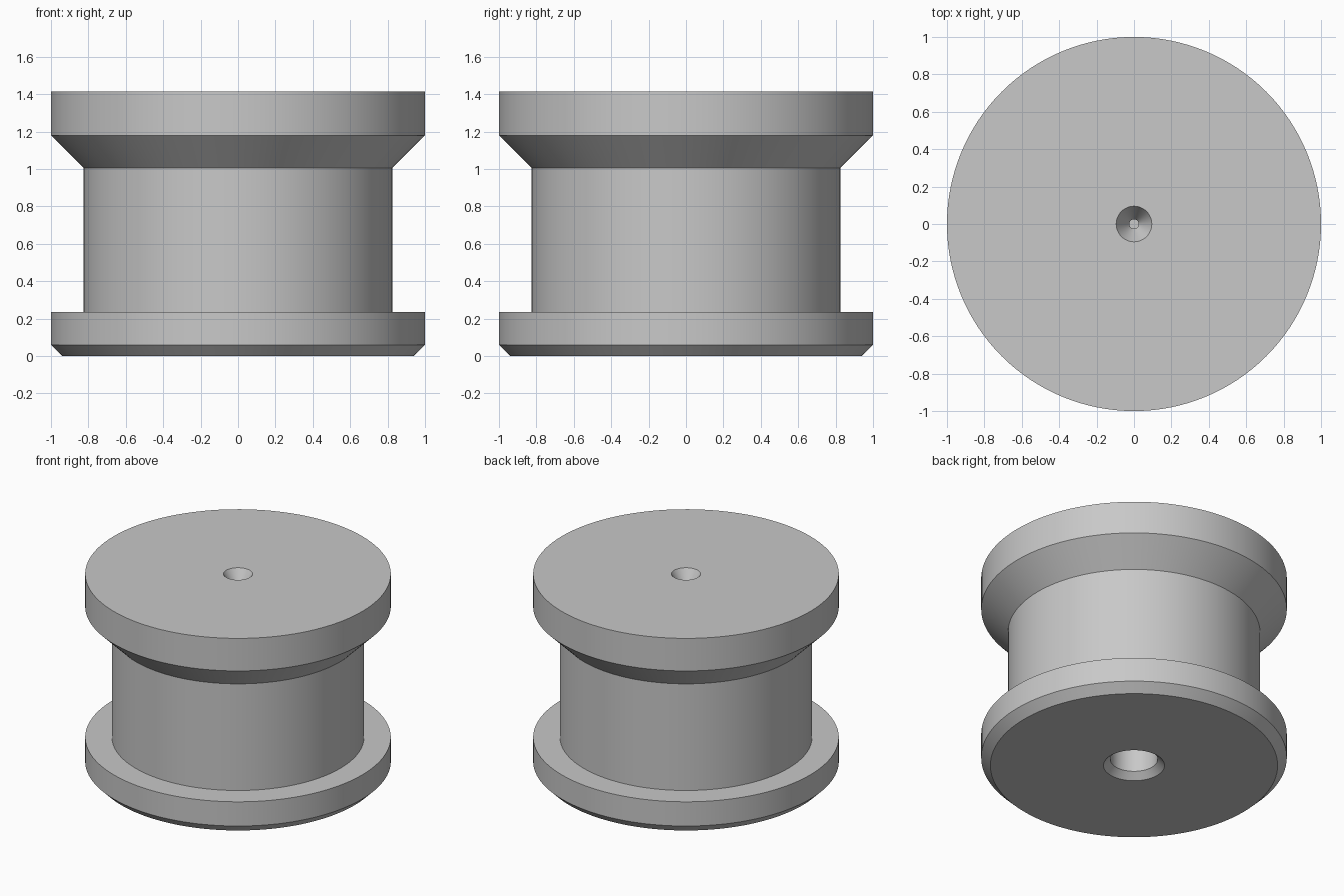
import bpy, bmesh, math

cube = bpy.data.objects.get("Cube")
if cube:
    bpy.data.objects.remove(cube, do_unlink=True)

# Plain grey finish
grey = bpy.data.materials.new("plain grey")
grey.use_nodes = True
colour = (0.58, 0.58, 0.58, 1)
grey.diffuse_color = colour
grey.node_tree.nodes["Principled BSDF"].inputs["Base Color"].default_value = colour


def lathe(name, profile, steps=128):
    """Spin an (r, z) profile that starts and ends on the z axis."""
    bm = bmesh.new()
    verts = [bm.verts.new((r, 0, z)) for r, z in profile]
    edges = [bm.edges.new(pair) for pair in zip(verts, verts[1:])]
    bmesh.ops.spin(bm, geom=verts + edges, cent=(0, 0, 0), axis=(0, 0, 1),
                   angle=math.tau, steps=steps, use_merge=False)
    bmesh.ops.remove_doubles(bm, verts=bm.verts[:], dist=0.0001)
    bmesh.ops.recalc_face_normals(bm, faces=bm.faces[:])
    mesh = bpy.data.meshes.new(name)
    bm.to_mesh(mesh)
    bm.free()
    obj = bpy.data.objects.new(name, mesh)
    bpy.context.collection.objects.link(obj)
    mesh.materials.append(grey)
    bpy.ops.object.select_all(action='DESELECT')
    obj.select_set(True)
    bpy.context.view_layer.objects.active = obj
    bpy.ops.object.shade_smooth_by_angle(angle=math.radians(25))
    return obj


# Chamfered blind bore in the underside
bore = [(0, 0.9), (0.155, 0.9), (0.155, 0.045), (0.2, 0)]
# Lower flange with bevelled foot, core, and flared upper flange
outside = [(0.94, 0), (1, 0.06), (1, 0.235), (0.825, 0.235),
           (0.825, 1.005), (1, 1.18), (1, 1.415)]
# Conical centre hole with a small pilot in the top
centre_hole = [(0.095, 1.415), (0.025, 1.295), (0.025, 1.24), (0, 1.24)]

lathe("flanged_spool", bore + outside + centre_hole)
